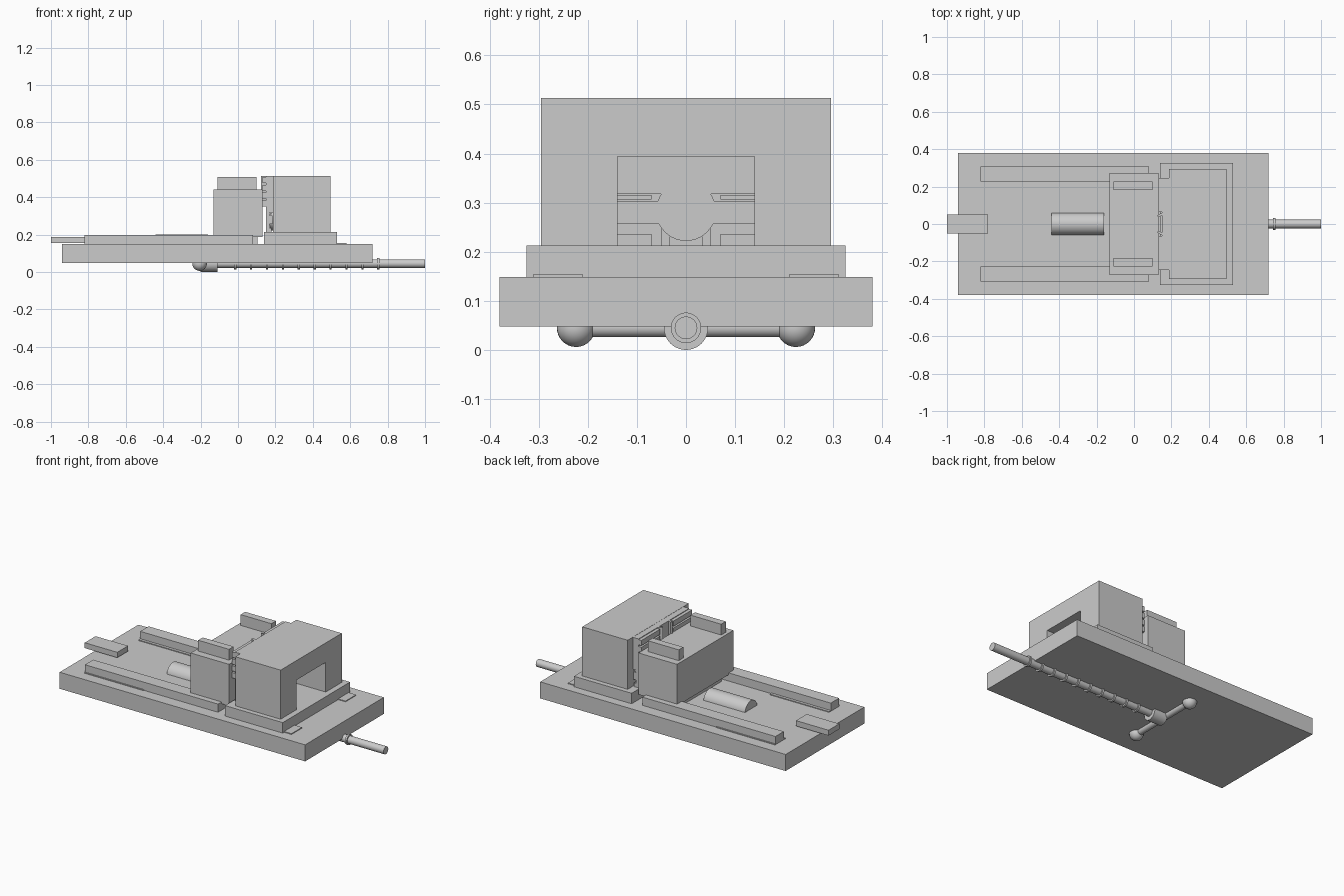
import bpy, math

if "Cube" in bpy.data.objects:
    bpy.data.objects.remove(bpy.data.objects["Cube"])

grey = bpy.data.materials.new("machine_grey")
grey.diffuse_color = (0.6, 0.6, 0.6, 1)
grey.use_nodes = True
grey.node_tree.nodes["Principled BSDF"].inputs["Base Color"].default_value = grey.diffuse_color


def finish(name, smooth=False):
    o = bpy.context.object
    o.name = name
    o.data.materials.append(grey)
    if smooth:
        bpy.ops.object.shade_smooth_by_angle(angle=math.radians(40))
    return o


def box(name, x, y, z, turn=0):
    mid = [(a + b) / 2 for a, b in (x, y, z)]
    bpy.ops.mesh.primitive_cube_add(size=1, location=mid, rotation=(0, 0, turn))
    o = finish(name)
    o.scale = [abs(b - a) for a, b in (x, y, z)]
    return o


def rod(name, axis, r, lo, hi, a, b):
    """Cylinder along x (a=y, b=z) or along y (a=x, b=z)."""
    m = (lo + hi) / 2
    loc, rot = ((m, a, b), (0, math.pi / 2, 0)) if axis == 'x' else ((a, m, b), (math.pi / 2, 0, 0))
    bpy.ops.mesh.primitive_cylinder_add(vertices=40, radius=r, depth=hi - lo, location=loc, rotation=rot)
    return finish(name, True)


# Base plate, tongue and half-sunk guide cylinder
box("base_plate", (-0.94, 0.72), (-0.38, 0.38), (0.048, 0.149))
box("rear_tongue", (-1.0, -0.78), (-0.052, 0.052), (0.155, 0.188))
rod("guide_cylinder", 'x', 0.06, -0.44, -0.16, 0, 0.14)

# Fixed jaw: foot and arch-shaped body extruded from a profile
box("fixed_jaw_foot", (0.14, 0.53), (-0.325, 0.325), (0.149, 0.213))
profile = [(-0.295, 0.213), (-0.295, 0.513), (0.295, 0.513), (0.295, 0.213),
           (0.14, 0.213), (0.14, 0.394), (-0.14, 0.394), (-0.14, 0.213)]
n = len(profile)
verts = [(x, y, z) for x in (0.188, 0.495) for y, z in profile]
faces = [tuple(range(n)), tuple(range(2 * n - 1, n - 1, -1))]
faces += [((i + 1) % n, i, n + i, n + (i + 1) % n) for i in range(n)]
mesh = bpy.data.meshes.new("fixed_jaw_body")
mesh.from_pydata(verts, [], faces)
body = bpy.data.objects.new("fixed_jaw_body", mesh)
bpy.context.collection.objects.link(body)
mesh.materials.append(grey)

# Jaw face plate with gripping strips, boss and arms
box("jaw_plate", (0.15, 0.168), (-0.245, 0.245), (0.213, 0.512))
box("jaw_plate_back", (0.168, 0.188), (-0.245, 0.245), (0.318, 0.512))
for i in range(4):
    z = 0.35 + i * 0.042
    for s in (-1, 1):
        box("grip_strip", (0.13, 0.15), (s * 0.065, s * 0.245), (z, z + 0.032))
rod("jaw_boss", 'x', 0.061, 0.155, 0.187, 0, 0.283)
for s in (-1, 1):
    box("boss_arm", (0.16, 0.185), (s * 0.05, s * 0.245), (0.256, 0.302))
    box("upper_bar", (0.16, 0.18), (s * 0.07, s * 0.245), (0.306, 0.316))
    box("lower_bar", (0.16, 0.18), (s * 0.07, s * 0.245), (0.213, 0.236))
    box("notch_edge", (0.125, 0.155), (s * 0.042, s * 0.054), (0.35, 0.512), s * 0.5)
    box("notch_rib", (0.165, 0.175), (s * 0.033, s * 0.05), (0.213, 0.348))

# Moving jaw
box("moving_jaw", (-0.13, 0.13), (-0.272, 0.272), (0.188, 0.442))
box("moving_jaw_keel", (-0.1, 0.105), (-0.2, 0.2), (0.149, 0.188))

# Paired parts: rails, thin plates, jaw pads, handle knobs
for s in (-1, 1):
    box("guide_rail", (-0.82, 0.08), (s * 0.227, s * 0.307), (0.149, 0.199))
    for x in (-0.82, 0.18):
        box("thin_slot_plate", (x, x + 0.4), (s * 0.21, s * 0.312), (0.149, 0.154))
    box("jaw_pad", (-0.11, 0.098), (s * 0.183, s * 0.227), (0.442, 0.508))
    bpy.ops.mesh.primitive_uv_sphere_add(segments=32, ring_count=16, radius=0.039,
                                         location=(-0.205, s * 0.224, 0.045))
    finish("handle_knob", True)

# Lead screw with thread rings, hub and cross handle
rod("lead_screw", 'x', 0.023, -0.15, 1.0, 0, 0.045)
for i in range(10):
    x = -0.015 + 0.085 * i
    rod("thread_ring", 'x', 0.031, x - 0.006, x + 0.006, 0, 0.045)
rod("screw_hub", 'x', 0.045, -0.2, -0.11, 0, 0.045)
rod("handle_bar", 'y', 0.019, -0.22, 0.22, -0.205, 0.045)
